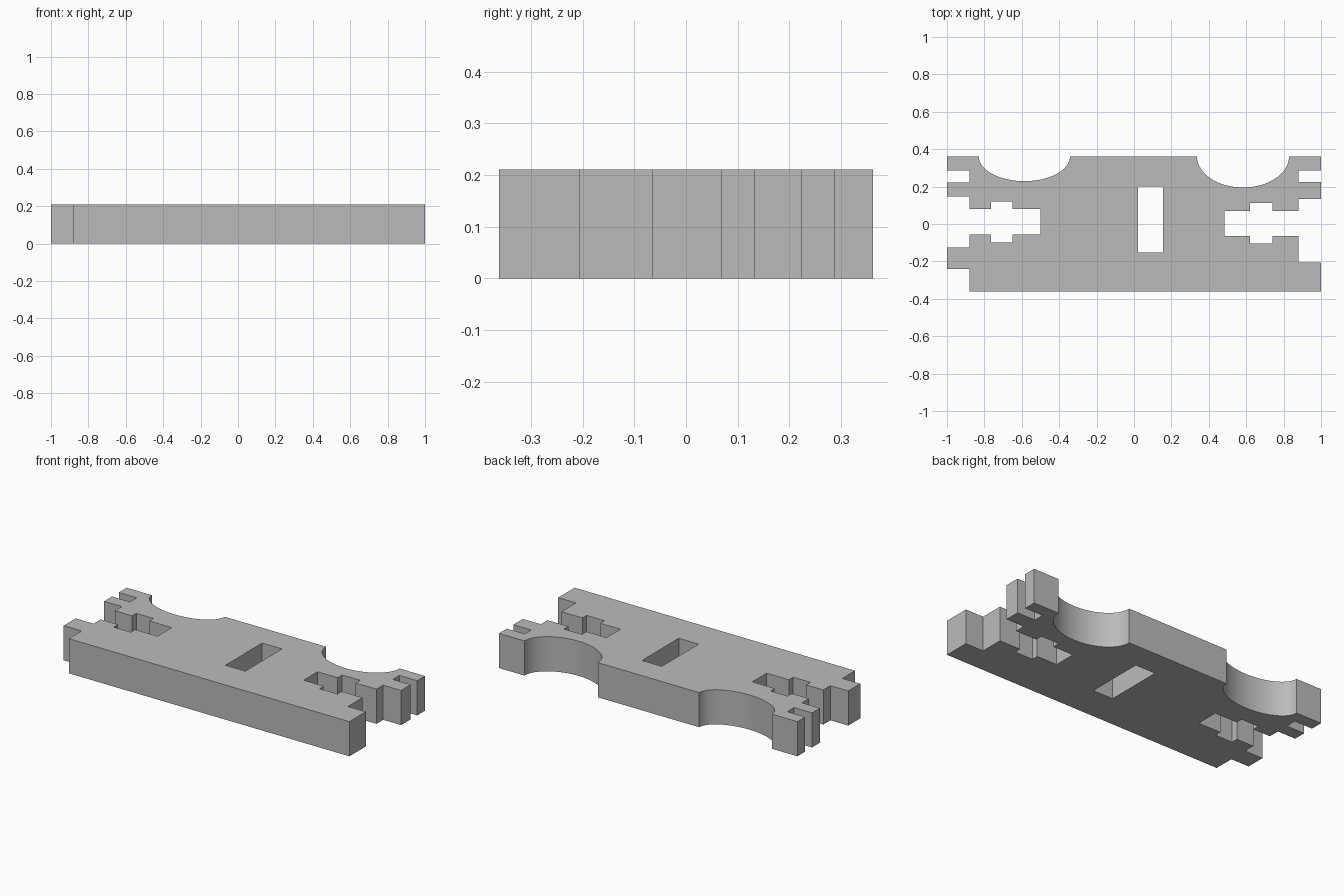
import bpy

HEIGHT, HALF_DEPTH = 0.21, 0.362
FAR = 1.1          # cutters run past the plate ends
STEP = 0.88        # depth line of the end notches

cube = bpy.data.objects.get("Cube")
if cube:
    bpy.data.objects.remove(cube, do_unlink=True)

grey = bpy.data.materials.new("plain_grey")
grey.use_nodes = True
colour = (0.5, 0.5, 0.5, 1)
grey.diffuse_color = colour
grey.node_tree.nodes["Principled BSDF"].inputs["Base Color"].default_value = colour


def box(name, x0, x1, y0, y1, height):
    bpy.ops.mesh.primitive_cube_add(size=1, location=((x0 + x1) / 2, (y0 + y1) / 2, HEIGHT / 2))
    ob = bpy.context.object
    ob.name = name
    ob.scale = (x1 - x0, y1 - y0, height)
    bpy.ops.object.transform_apply(location=True, rotation=False, scale=True)
    return ob


def scoop(name, x0, x1, depth):
    bpy.ops.mesh.primitive_cylinder_add(vertices=64, radius=1, depth=1,
                                        location=((x0 + x1) / 2, HALF_DEPTH, HEIGHT / 2))
    ob = bpy.context.object
    ob.name = name
    ob.scale = ((x1 - x0) / 2, depth, HEIGHT * 3)
    bpy.ops.object.transform_apply(location=True, rotation=False, scale=True)
    return ob


def cut(target, cutter):
    cutter.hide_render = True
    mod = target.modifiers.new(cutter.name, "BOOLEAN")
    mod.operation = "DIFFERENCE"
    mod.solver = "EXACT"
    mod.object = cutter
    bpy.context.view_layer.objects.active = target
    bpy.ops.object.modifier_apply(modifier=mod.name)
    bpy.data.objects.remove(cutter, do_unlink=True)


# Flat plate
plate = box("notched_plate", -1, 1, -HALF_DEPTH, HALF_DEPTH, HEIGHT)
plate.data.materials.append(grey)

# Rectangular openings: x range, y range
openings = {
    "window": (0.022, 0.155, -0.152, 0.2),
    # end at -x
    "right_throat": (-FAR, -0.5, -0.057, 0.08),
    "right_cross": (-0.765, -0.65, -0.098, 0.12),
    "right_mouth": (-FAR, -STEP, -0.125, 0.147),
    "right_slot": (-FAR, -STEP, 0.222, 0.287),
    "right_corner": (-FAR, -STEP, -0.5, -0.24),
    # end at +x
    "left_throat": (0.485, FAR, -0.065, 0.069),
    "left_cross": (0.62, 0.74, -0.105, 0.112),
    "left_mouth": (STEP, FAR, -0.205, 0.133),
    "left_slot": (STEP, FAR, 0.224, 0.287),
}
for name, bounds in openings.items():
    cut(plate, box(name, *bounds, HEIGHT * 3))

# Rounded scoops in the back edge
cut(plate, scoop("right_scoop", -0.83, -0.342, 0.133))
cut(plate, scoop("left_scoop", 0.337, 0.829, 0.167))

# Smooth scoops, crisp edges
bpy.ops.object.select_all(action="DESELECT")
plate.select_set(True)
bpy.context.view_layer.objects.active = plate
bpy.ops.object.shade_smooth_by_angle()
